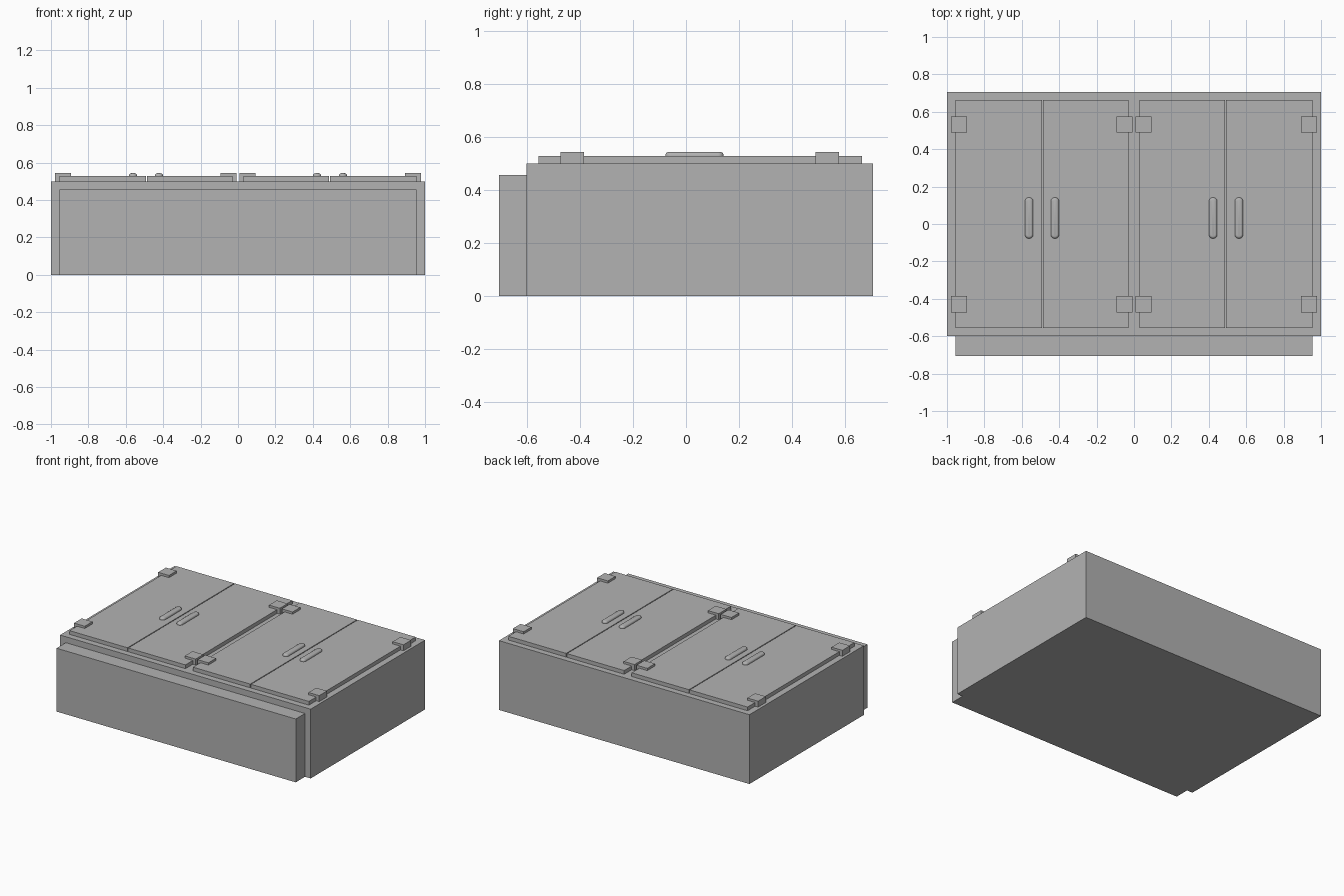
import bpy
import bmesh
from mathutils import Vector

cube = bpy.data.objects.get("Cube")
if cube:
    bpy.data.objects.remove(cube, do_unlink=True)

# One plain grey for the whole cabinet
grey = bpy.data.materials.new("plain grey")
grey.use_nodes = True
colour = (0.448, 0.448, 0.448, 1)
grey.diffuse_color = colour
grey.node_tree.nodes["Principled BSDF"].inputs["Base Color"].default_value = colour


def add_object(name, bm):
    mesh = bpy.data.meshes.new(name)
    bm.to_mesh(mesh)
    bm.free()
    mesh.materials.append(grey)
    obj = bpy.data.objects.new(name, mesh)
    bpy.context.collection.objects.link(obj)
    return obj


def box_mesh(xs, ys, zs):
    """Box spanning the given ranges."""
    bm = bmesh.new()
    bmesh.ops.create_cube(bm, size=1)
    for v in bm.verts:
        v.co = Vector(r[0] if c < 0 else r[1]
                      for c, r in zip(v.co, (xs, ys, zs)))
    return bm


def box(name, xs, ys, zs):
    return add_object(name, box_mesh(xs, ys, zs))


def around(c, half):
    return (c - half, c + half)


def handle(name, x):
    """Pill-shaped pull with a rounded top edge."""
    bm = box_mesh(around(x, 0.022), (-0.078, 0.142), (HANDLE_BASE, TOP))
    upright = [e for e in bm.edges
               if abs(e.verts[0].co.z - e.verts[1].co.z) > 0.001]
    bmesh.ops.bevel(bm, geom=upright, offset=0.0215, segments=6,
                    profile=0.5, affect='EDGES')
    rim = [e for e in bm.edges if all(v.co.z > TOP - 0.0001 for v in e.verts)]
    bmesh.ops.bevel(bm, geom=rim, offset=0.013, segments=4,
                    profile=0.5, affect='EDGES')
    obj = add_object(name, bm)
    bpy.ops.object.select_all(action='DESELECT')
    obj.select_set(True)
    bpy.context.view_layer.objects.active = obj
    bpy.ops.object.shade_smooth_by_angle()


BODY_TOP, DOOR_TOP, TOP = 0.5, 0.527, 0.543
HANDLE_BASE = DOOR_TOP - 0.002

# Cabinet body and plinth panel
box("cabinet_body", (-1, 1), (-0.6, 0.705), (0, BODY_TOP))
box("base_panel", (-0.955, 0.955), (-0.705, -0.6), (0, 0.457))

# Two pairs of doors, each door with a handle and two hinges
for side, s in (("left", 1), ("right", -1)):
    for place, door_x, handle_x, hinge_x in (
            ("inner", (0.03, 0.487), 0.423, 0.051),
            ("outer", (0.493, 0.955), 0.561, 0.936)):
        name = f"{side}_{place}"
        box(f"{name}_door", sorted(s * x for x in door_x),
            (-0.556, 0.662), (BODY_TOP, DOOR_TOP))
        handle(f"{name}_handle", s * handle_x)
        for level, y in (("lower", -0.428), ("upper", 0.532)):
            box(f"{name}_{level}_hinge", around(s * hinge_x, 0.043),
                around(y, 0.044), (BODY_TOP, TOP))
